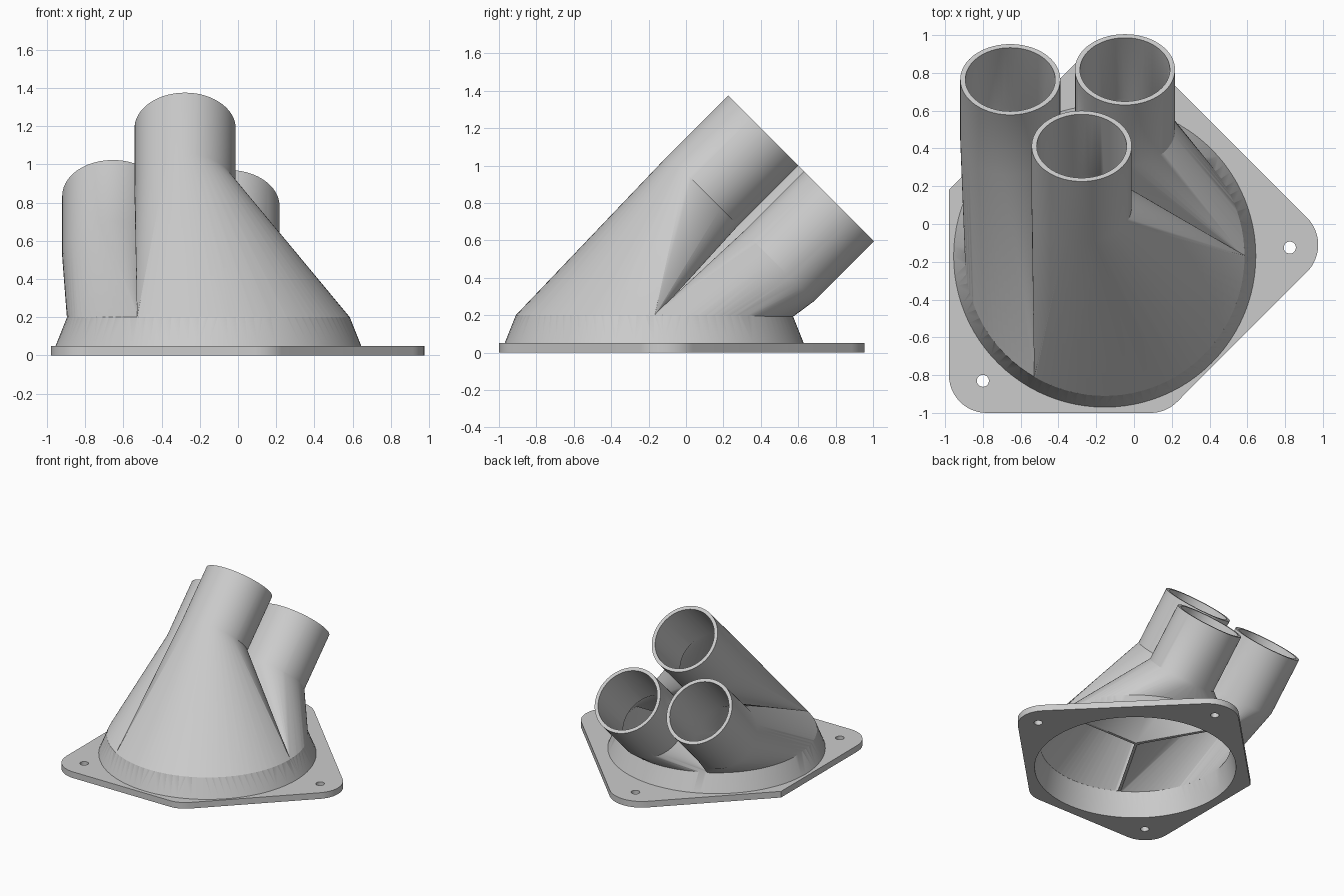
import bpy, bmesh, math
from mathutils import Vector

if "Cube" in bpy.data.objects:
    bpy.data.objects.remove(bpy.data.objects["Cube"])

CENTRE = Vector((-0.155, -0.17, 0))      # axis of the round base
AXIS = Vector((0, 1, 1)).normalized()    # direction of all three pipes
ACROSS = Vector((0, -1, 1)).normalized()
PLATE_TOP, SPLIT = 0.05, 0.2             # heights where the parts meet
NECK, END = 0.96, 1.6                    # y + z where pipes begin and end
# Start angle of each base sector, with pipe x and y - z
DUCTS = [(240, -0.277, -0.775), (120, -0.655, -0.07), (0, -0.048, 0.035)]

grey = bpy.data.materials.new("light_grey")
grey.use_nodes = True
colour = (0.6, 0.6, 0.6, 1)
grey.diffuse_color = colour
grey.node_tree.nodes["Principled BSDF"].inputs["Base Color"].default_value = colour


def make_object(name, bm):
    bmesh.ops.recalc_face_normals(bm, faces=bm.faces)
    mesh = bpy.data.meshes.new(name)
    bm.to_mesh(mesh)
    bm.free()
    mesh.materials.append(grey)
    obj = bpy.data.objects.new(name, mesh)
    bpy.context.collection.objects.link(obj)
    return obj


def frustum(name, x, y, z0, z1, r0, r1, segments=96):
    bm = bmesh.new()
    bmesh.ops.create_cone(bm, cap_ends=True, segments=segments,
                          radius1=r0, radius2=r1, depth=z1 - z0)
    bmesh.ops.translate(bm, verts=bm.verts, vec=(x, y, (z0 + z1) / 2))
    return make_object(name, bm)


def duct(name, start, px, diff, base_r, pipe_r, inset, extra):
    """Sector of the base blended into a slanted round pipe."""
    bm = bmesh.new()
    # Base sector, inset from its two straight sides
    shift = math.asin(inset / base_r)
    a0 = math.radians(start) + shift
    a1 = math.radians(start + 120) - shift
    mid = (a0 + a1) / 2
    tip = inset / math.sin(math.radians(60))
    sector = [(tip * math.cos(mid), tip * math.sin(mid))]
    steps = 32
    for i in range(steps + 1):
        a = a0 + (a1 - a0) * i / steps
        sector.append((base_r * math.cos(a), base_r * math.sin(a)))
    for z in (SPLIT - 0.01, SPLIT):
        for x, y in sector:
            bm.verts.new(CENTRE + Vector((x, y, z)))
    # Neck circle
    neck = Vector((px, (NECK + diff) / 2, (NECK - diff) / 2))
    sides = 72
    for i in range(sides):
        a = math.tau * i / sides
        bm.verts.new(neck + pipe_r * (math.cos(a) * Vector((1, 0, 0)) + math.sin(a) * ACROSS))
    bmesh.ops.convex_hull(bm, input=bm.verts)
    bmesh.ops.delete(bm, geom=[v for v in bm.verts if not v.link_faces], context='VERTS')
    # Straight pipe pulled out of the neck, leaving no wall across it
    caps = [f for f in bm.faces if all(v.co.y + v.co.z > NECK - 0.001 for v in f.verts)]
    out = bmesh.ops.extrude_face_region(bm, geom=caps, use_keep_orig=True)["geom"]
    moved = [g for g in out if isinstance(g, bmesh.types.BMVert)]
    bmesh.ops.translate(bm, verts=moved, vec=AXIS * ((END - NECK) / math.sqrt(2) + extra))
    bmesh.ops.delete(bm, geom=caps, context='FACES')
    return make_object(name, bm)


def combine(target, other, operation, keep=False):
    mod = target.modifiers.new("combine", 'BOOLEAN')
    mod.operation = operation
    mod.solver = 'EXACT'
    mod.object = other
    bpy.context.view_layer.objects.active = target
    bpy.ops.object.modifier_apply(modifier=mod.name)
    if not keep:
        bpy.data.objects.remove(other)


def rounded_outline(corners):
    points = []
    for i, (x, y, r) in enumerate(corners):
        p = Vector((x, y, 0))
        if r == 0:
            points.append(p)
            continue
        before = Vector((*corners[i - 1][:2], 0))
        after = Vector((*corners[(i + 1) % len(corners)][:2], 0))
        a, b = (before - p).normalized(), (after - p).normalized()
        half = a.angle(b) / 2
        c = p + (a + b).normalized() * r / math.sin(half)
        reach = r / math.tan(half)
        first = (p + a * reach - c).normalized()
        last = (p + b * reach - c).normalized()
        points += [c + r * first.slerp(last, k / 12) for k in range(13)]
    return points


# Flange plate with three rounded lobes
bm = bmesh.new()
outline = rounded_outline([(-0.98, -1, 0.2), (0.17, -1, 0.2), (1.06, -0.11, 0.205),
                           (-0.105, 1.055, 0.24), (-0.98, 0.18, 0)])
face = bm.faces.new([bm.verts.new(p) for p in outline])
out = bmesh.ops.extrude_face_region(bm, geom=[face], use_keep_orig=True)["geom"]
bmesh.ops.translate(bm, verts=[g for g in out if isinstance(g, bmesh.types.BMVert)],
                    vec=(0, 0, PLATE_TOP))
plate = make_object("flange_plate", bm)
bore = frustum("bore_cutter", CENTRE.x, CENTRE.y, -0.05, SPLIT, 0.76, 0.71)
combine(plate, bore, 'DIFFERENCE', keep=True)
for x, y in [(-0.8, -0.83), (0.825, -0.125), (-0.11, 0.805)]:
    combine(plate, frustum("bolt_cutter", x, y, -0.1, 0.1, 0.032, 0.032, 24), 'DIFFERENCE')

# Conical collar joined to three ducts, then hollowed
body = frustum("three_way_duct", CENTRE.x, CENTRE.y, PLATE_TOP, SPLIT, 0.8, 0.74)
for start, px, diff in DUCTS:
    combine(body, duct("duct_shell", start, px, diff, 0.74, 0.265, -0.004, 0), 'UNION')
combine(body, bore, 'DIFFERENCE')
for start, px, diff in DUCTS:
    combine(body, duct("duct_cutter", start, px, diff, 0.71, 0.238, 0.015, 0.05), 'DIFFERENCE')

# Smooth curves with sharp rims
for obj in (plate, body):
    bpy.ops.object.select_all(action='DESELECT')
    obj.select_set(True)
    bpy.context.view_layer.objects.active = obj
    bpy.ops.object.shade_smooth_by_angle(angle=math.radians(30))
